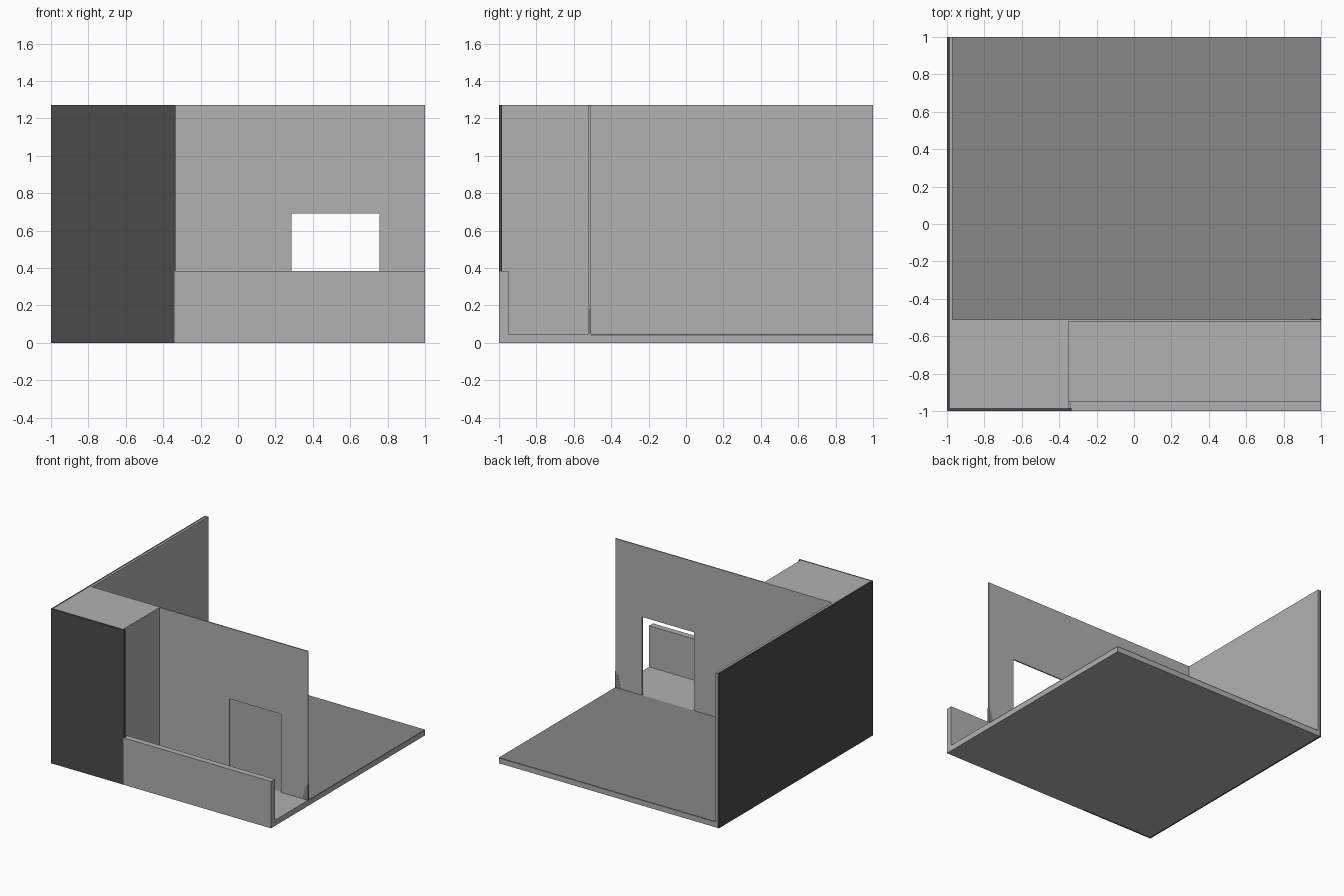
import bpy
import bmesh

if "Cube" in bpy.data.objects:
    bpy.data.objects.remove(bpy.data.objects["Cube"])


def material(name, v):
    m = bpy.data.materials.new(name)
    m.diffuse_color = (v, v, v, 1)
    m.use_nodes = True
    m.node_tree.nodes["Principled BSDF"].inputs["Base Color"].default_value = m.diffuse_color
    return m


LIGHT = material("light grey plaster", 0.44)
FLOOR = material("mid grey flooring", 0.245)
DARK = material("dark grey cladding", 0.07)


def finish(name, bm, mat):
    bmesh.ops.recalc_face_normals(bm, faces=bm.faces)
    me = bpy.data.meshes.new(name)
    bm.to_mesh(me)
    bm.free()
    me.materials.append(mat)
    ob = bpy.data.objects.new(name, me)
    bpy.context.collection.objects.link(ob)
    return ob


def box(name, x, y, z, mat):
    bm = bmesh.new()
    bmesh.ops.create_cube(bm, size=1)
    for v in bm.verts:
        v.co = [r[0] if c < 0 else r[1] for c, r in zip(v.co, (x, y, z))]
    return finish(name, bm, mat)


def upright_panel(name, outline, y0, y1, mat):
    """Extrude an x-z outline from y0 to y1."""
    bm = bmesh.new()
    face = bm.faces.new([bm.verts.new((x, y0, z)) for x, z in outline])
    ext = bmesh.ops.extrude_face_region(bm, geom=[face])
    for g in ext["geom"]:
        if isinstance(g, bmesh.types.BMVert):
            g.co.y = y1
    return finish(name, bm, mat)


TOP = 1.27
WALL_FRONT, WALL_BACK = -0.52, -0.51

# Base slab, room flooring and balcony floor
box("base_slab", (-0.985, 1), (-0.985, 1), (0, 0.037), LIGHT)
box("room_floor", (-0.97, 1), (WALL_BACK, 1), (0.037, 0.047), FLOOR)
box("balcony_floor", (-0.355, 1), (-0.95, WALL_BACK), (0.037, 0.047), LIGHT)

# Solid corner block and the side wall behind it
box("corner_block", (-0.985, -0.35), (-0.985, WALL_BACK), (0.037, TOP), LIGHT)
box("side_wall", (-0.985, -0.97), (WALL_BACK, 1), (0.037, TOP), LIGHT)

# Balcony parapet
box("parapet", (-0.34, 1), (-1, -0.95), (0, 0.385), LIGHT)

# Dark outer cladding: left side and front
box("side_cladding", (-1, -0.985), (-1, 1), (0, TOP), DARK)
upright_panel("front_cladding",
              [(-0.985, 0), (-0.34, 0), (-0.34, 0.385), (-0.335, 0.385),
               (-0.335, TOP), (-0.985, TOP)], -1, -0.985, DARK)

# Thin wall with a doorway reaching the floor
upright_panel("door_wall",
              [(-0.35, 0.047), (0.285, 0.047), (0.285, 0.69), (0.757, 0.69),
               (0.757, 0.047), (1, 0.047), (1, TOP), (-0.35, TOP)],
              WALL_FRONT, WALL_BACK, LIGHT)

# Small dark wedge at the foot of the door wall
upright_panel("wall_foot_wedge",
              [(0.95, 0.047), (1.001, 0.047), (1.001, 0.18), (0.975, 0.15)],
              WALL_FRONT - 0.001, WALL_BACK + 0.001, FLOOR)
